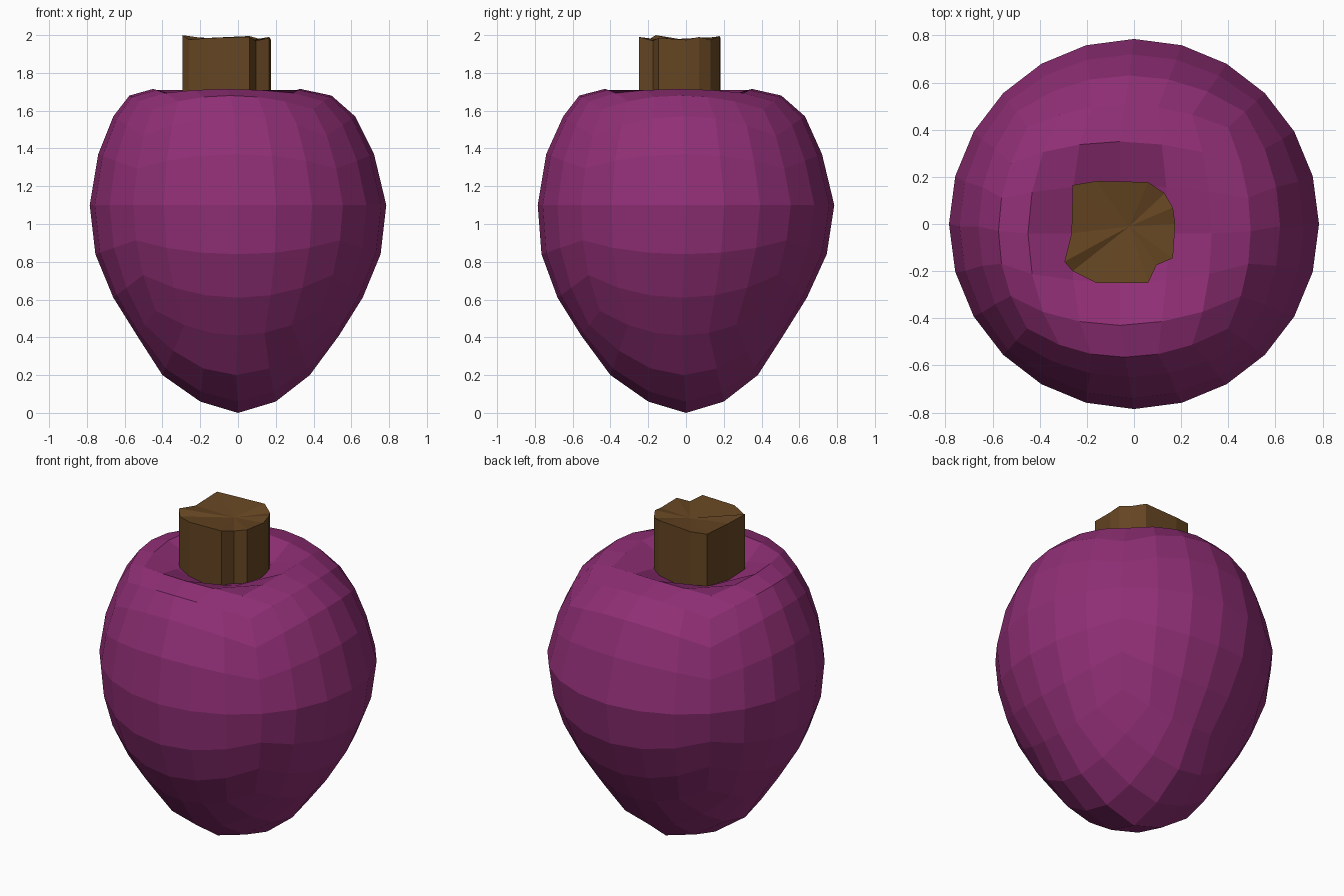
import bpy, bmesh, math
from mathutils import Vector

if "Cube" in bpy.data.objects:
    bpy.data.objects.remove(bpy.data.objects["Cube"])


def finish(name, bm, color):
    bmesh.ops.recalc_face_normals(bm, faces=bm.faces)
    mesh = bpy.data.meshes.new(name)
    bm.to_mesh(mesh)
    bm.free()
    mat = bpy.data.materials.new(name + "_colour")
    mat.diffuse_color = (*color, 1)
    mat.use_nodes = True
    mat.node_tree.nodes["Principled BSDF"].inputs["Base Color"].default_value = mat.diffuse_color
    mesh.materials.append(mat)
    obj = bpy.data.objects.new(name, mesh)
    bpy.context.collection.objects.link(obj)
    return obj


# Fruit profile: radius, height, x shift, y shift for every 15 degrees of latitude
PROFILE = [
    (0.00, 0.00, 0, 0), (0.20, 0.06, 0, 0), (0.39, 0.20, -0.01, -0.01),
    (0.535, 0.41, 0, -0.02), (0.66, 0.61, 0, -0.02), (0.755, 0.84, 0, -0.01),
    (0.785, 1.10, 0, 0), (0.73, 1.37, -0.01, -0.01), (0.64, 1.57, -0.02, -0.01),
    (0.535, 1.68, -0.04, -0.03), (0.39, 1.715, -0.06, -0.04),
    (0.21, 1.63, -0.06, -0.04), (0.00, 1.58, -0.06, -0.04),
]


def profile_at(latitude):
    t = (latitude + 90) / 15
    i = max(0, min(len(PROFILE) - 2, int(t + 1e-5)))
    return [a + (b - a) * (t - i) for a, b in zip(PROFILE[i], PROFILE[i + 1])]


# Fruit: rounded grid cube, reshaped along the profile
bm = bmesh.new()
bmesh.ops.create_cube(bm, size=2)
bmesh.ops.subdivide_edges(bm, edges=bm.edges[:], cuts=5, use_grid_fill=True)
for v in bm.verts:
    d = Vector([math.tan(c * math.pi / 4) for c in v.co]).normalized()
    r, z, dx, dy = profile_at(math.degrees(math.asin(max(-1, min(1, d.z)))))
    flat = Vector((d.x, d.y))
    flat = flat.normalized() * r if flat.length > 1e-4 else Vector((0, 0))
    v.co = (flat.x + dx, flat.y + dy, z)
finish("fruit_body", bm, (0.28, 0.028, 0.18))

# Stem: irregular outline with an uneven cut top
OUTLINE = [
    (-0.26, 0.165, 1.99), (-0.16, 0.182, 1.985), (0.06, 0.178, 1.995),
    (0.13, 0.13, 1.975), (0.165, 0.07, 1.99), (0.175, 0.0, 1.975),
    (0.165, -0.145, 1.985), (0.095, -0.175, 1.97), (0.06, -0.25, 1.99),
    (-0.16, -0.25, 1.985), (-0.26, -0.20, 1.975), (-0.295, -0.16, 2.0),
    (-0.265, -0.04, 1.98),
]
bm = bmesh.new()
top = [bm.verts.new(p) for p in OUTLINE]
bottom = [bm.verts.new((x, y, 1.5)) for x, y, z in OUTLINE]
peak = bm.verts.new((-0.02, -0.01, 1.96))
n = len(OUTLINE)
for i in range(n):
    j = (i + 1) % n
    bm.faces.new((top[i], top[j], bottom[j], bottom[i]))
    bm.faces.new((top[j], top[i], peak))
bm.faces.new(bottom)
finish("stem", bm, (0.13, 0.06, 0.016))
